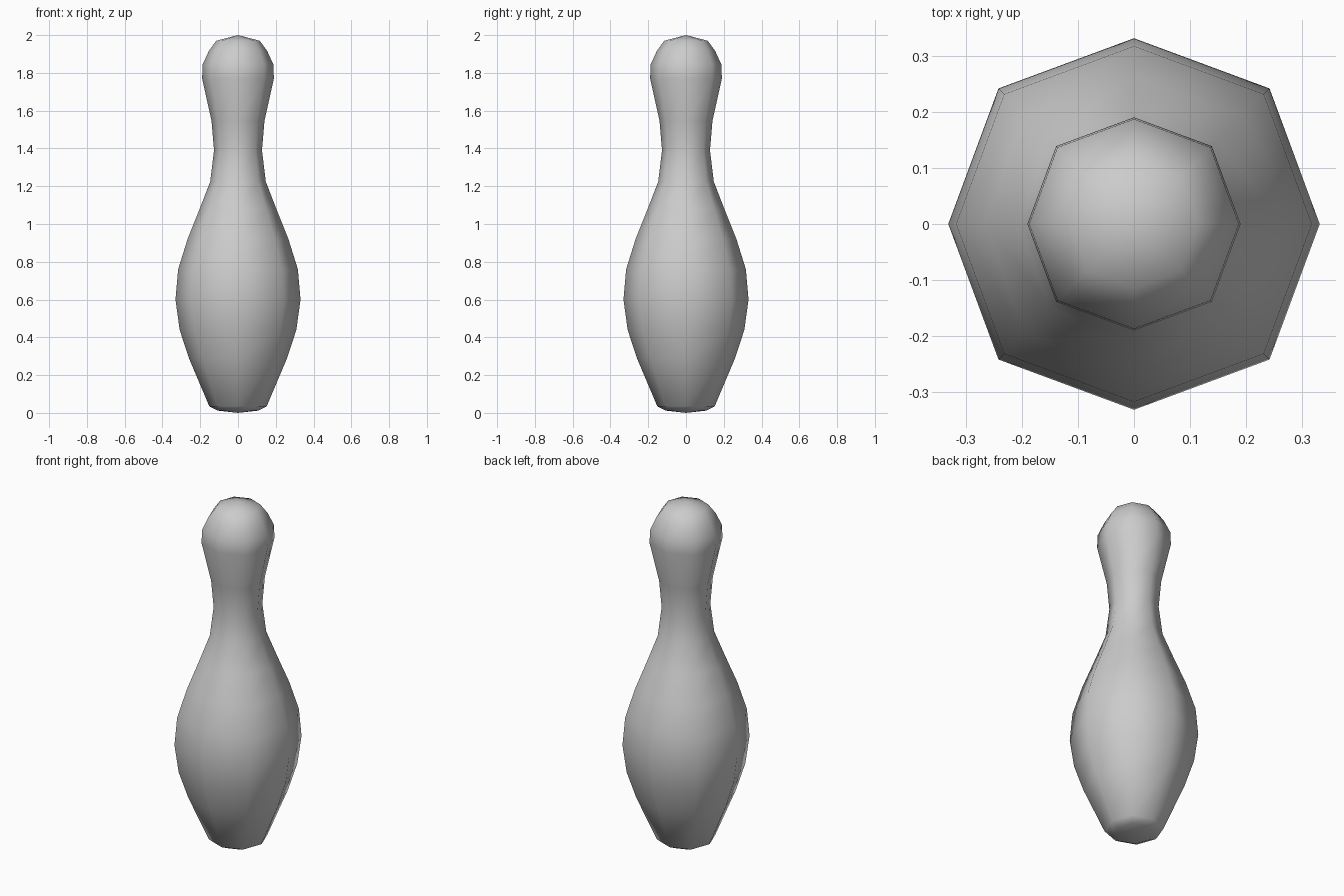
import bpy, bmesh
from math import sin, cos, pi

if "Cube" in bpy.data.objects:
    bpy.data.objects.remove(bpy.data.objects["Cube"])

# Silhouette of the pin: (radius, height) from base to head
PROFILE = [(0.106, 0.012), (0.152, 0.035), (0.26, 0.29), (0.309, 0.44),
           (0.331, 0.60), (0.317, 0.76), (0.267, 0.92), (0.205, 1.075),
           (0.147, 1.225), (0.127, 1.39), (0.14, 1.545), (0.19, 1.77),
           (0.187, 1.845), (0.154, 1.917), (0.115, 1.97)]
SIDES = 8

bm = bmesh.new()

# Eight-sided rings, the diagonal corners pushed out slightly
rings = []
for r, z in PROFILE:
    ring = []
    for i in range(SIDES):
        a = 2 * pi * i / SIDES
        rr = r * (1.032 if i % 2 else 1.0)
        ring.append(bm.verts.new((rr * cos(a), rr * sin(a), z)))
    rings.append(ring)

# Side walls
for lo, hi in zip(rings, rings[1:]):
    for i in range(SIDES):
        j = (i + 1) % SIDES
        bm.faces.new((lo[i], lo[j], hi[j], hi[i]))

# Base and crown closed to a centre point
for ring, z in ((rings[0], 0.0), (rings[-1], 2.0)):
    tip = bm.verts.new((0, 0, z))
    for i in range(SIDES):
        bm.faces.new((ring[i], ring[(i + 1) % SIDES], tip))

bmesh.ops.recalc_face_normals(bm, faces=bm.faces)
for f in bm.faces:
    f.smooth = True

mesh = bpy.data.meshes.new("bowling_pin")
bm.to_mesh(mesh)
bm.free()
pin = bpy.data.objects.new("bowling_pin", mesh)
bpy.context.collection.objects.link(pin)
